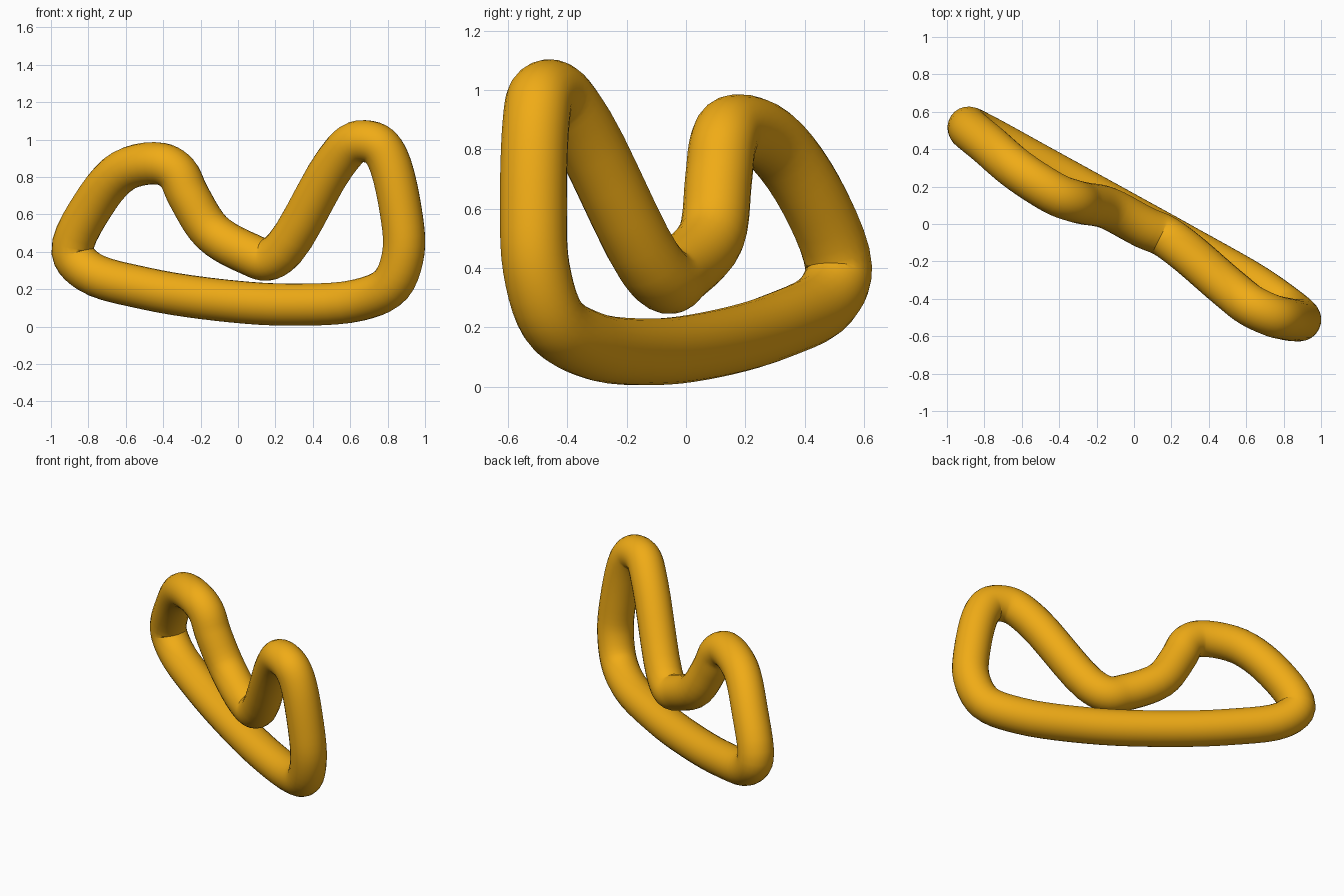
import bpy
from mathutils import Vector

if "Cube" in bpy.data.objects:
    bpy.data.objects.remove(bpy.data.objects["Cube"])

R = 0.113

# centre line of the closed loop
path = [(-0.885, 0.515, 0.40), (-0.80, 0.475, 0.295), (-0.50, 0.31, 0.205), (-0.10, 0.09, 0.142),
        (0.28, -0.12, 0.117), (0.65, -0.33, 0.143), (0.82, -0.45, 0.225), (0.885, -0.505, 0.40),
        (0.87, -0.515, 0.62), (0.80, -0.505, 0.90), (0.74, -0.49, 0.975), (0.63, -0.44, 0.985),
        (0.52, -0.355, 0.875), (0.25, -0.125, 0.42), (0.155, -0.06, 0.358), (0.06, -0.02, 0.388),
        (-0.14, 0.085, 0.505), (-0.265, 0.11, 0.70), (-0.325, 0.125, 0.82), (-0.41, 0.155, 0.87),
        (-0.61, 0.28, 0.835), (-0.775, 0.42, 0.65)]
pts = [Vector(p) for p in path]


def spline_points(p, steps):
    """Closed centripetal spline through the given points."""
    out, n = [], len(p)
    for i in range(n):
        a, b, c, d = (p[(i + k) % n] for k in (-1, 0, 1, 2))
        t1 = (b - a).length ** 0.5
        t2 = t1 + (c - b).length ** 0.5
        t3 = t2 + (d - c).length ** 0.5
        for s in range(steps):
            t = t1 + (t2 - t1) * s / steps
            u = a.lerp(b, t / t1)
            v = b.lerp(c, (t - t1) / (t2 - t1))
            w = c.lerp(d, (t - t2) / (t3 - t2))
            out.append(u.lerp(v, t / t2).lerp(v.lerp(w, (t - t1) / (t3 - t1)), (t - t1) / (t2 - t1)))
    return out


# round tube swept along the loop
curve = bpy.data.curves.new("bent_tube_loop", 'CURVE')
curve.dimensions = '3D'
curve.bevel_depth = R
curve.bevel_resolution = 10
loop = spline_points(pts, 5)
sp = curve.splines.new('POLY')
sp.points.add(len(loop) - 1)
for point, co in zip(sp.points, loop):
    point.co = (*co, 1)
sp.use_cyclic_u = True
sp.use_smooth = True
tube = bpy.data.objects.new("bent_tube_loop", curve)
bpy.context.collection.objects.link(tube)

# yellow-orange finish
mat = bpy.data.materials.new("amber")
mat.diffuse_color = (0.87, 0.41, 0.008, 1)
mat.use_nodes = True
mat.node_tree.nodes["Principled BSDF"].inputs["Base Color"].default_value = mat.diffuse_color
curve.materials.append(mat)
